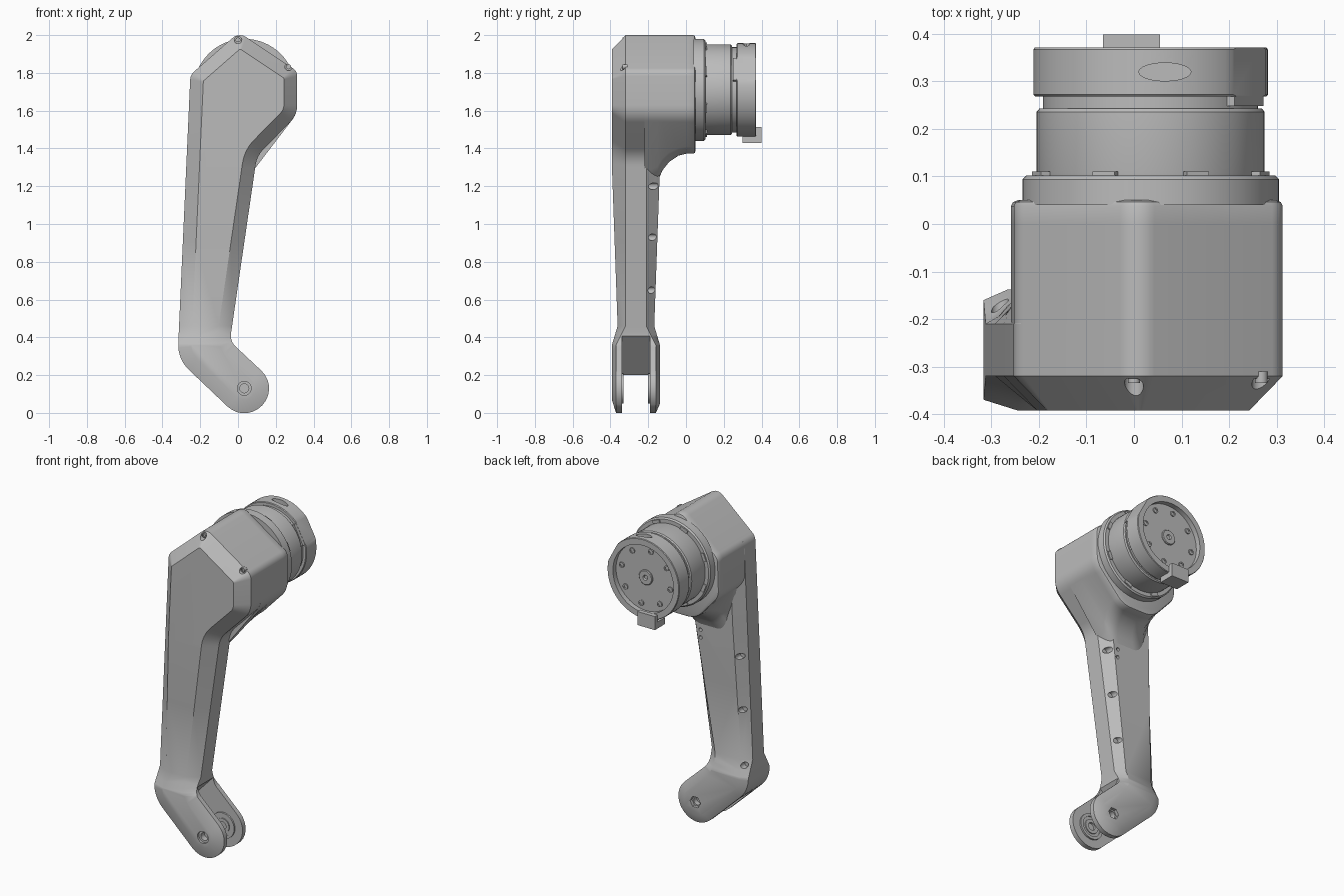
import bpy, bmesh, math
from mathutils import Vector, Matrix

cube = bpy.data.objects.get("Cube")
if cube:
    bpy.data.objects.remove(cube)

grey = bpy.data.materials.new("plain grey")
grey.use_nodes = True
grey.diffuse_color = (0.5, 0.5, 0.5, 1)
grey.node_tree.nodes["Principled BSDF"].inputs["Base Color"].default_value = (0.5, 0.5, 0.5, 1)

AXIS_X, AXIS_Z = 0.035, 1.71      # drive axis of the joint
PIN_X, PIN_Z = 0.033, 0.13        # pin of the fork


def finish(name, bm):
    bmesh.ops.recalc_face_normals(bm, faces=bm.faces)
    mesh = bpy.data.meshes.new(name)
    bm.to_mesh(mesh)
    bm.free()
    obj = bpy.data.objects.new(name, mesh)
    bpy.context.collection.objects.link(obj)
    mesh.materials.append(grey)
    return obj


def outline(corners, inset, y, steps=7):
    """Clockwise corners (x, z, radius), moved inward and rounded."""
    pts = [Vector((x, 0, z)) for x, z, r in corners]
    n = len(pts)
    moved, radii = [], []
    for i, p in enumerate(pts):
        d1 = (p - pts[i - 1]).normalized()
        d2 = (pts[(i + 1) % n] - p).normalized()
        n1, n2 = Vector((d1.z, 0, -d1.x)), Vector((d2.z, 0, -d2.x))
        moved.append(p + (n1 + n2) * inset / (1 + n1.dot(n2)))
        convex = d1.x * d2.z - d1.z * d2.x < 0
        radii.append(max(0.012, corners[i][2] + (-inset if convex else inset)))
    ring = []
    for i, p in enumerate(moved):
        a = (moved[i - 1] - p).normalized()
        b = (moved[(i + 1) % n] - p).normalized()
        half, r = a.angle(b) / 2, radii[i]
        c = p + (a + b).normalized() * r / math.sin(half)
        start, end = ((p + v * r / math.tan(half) - c).normalized() for v in (a, b))
        for k in range(steps + 1):
            q = c + start.slerp(end, k / steps).normalized() * r
            ring.append(Vector((q.x, y, q.z)))
    return ring


def skin(rings):
    """Closed solid through rings with equal point counts."""
    bm = bmesh.new()
    loops = [[bm.verts.new(p) for p in ring] for ring in rings]
    for lo, hi in zip(loops, loops[1:]):
        for i in range(len(lo)):
            bm.faces.new((lo[i - 1], lo[i], hi[i], hi[i - 1]))
    bm.faces.new(loops[0])
    bm.faces.new(loops[-1])
    return bm


def lathe(name, profile, x=AXIS_X, z=AXIS_Z, sides=64):
    """Turned part about a y axis; profile is (radius, y)."""
    turn = [math.tau * i / sides for i in range(sides)]
    return finish(name, skin([[Vector((x + r * math.cos(t), y, z + r * math.sin(t)))
                               for t in turn] for r, y in profile]))


def box(name, center, size, tilt=0.0):
    """Box turned by tilt in the x-z plane."""
    bm = bmesh.new()
    bmesh.ops.create_cube(bm, size=1, matrix=Matrix.Translation(center)
                          @ Matrix.Rotation(-tilt, 4, 'Y') @ Matrix.Diagonal((*size, 1)))
    return finish(name, bm)


def cut(obj, cutters):
    bpy.context.view_layer.objects.active = obj
    for c in cutters:
        c.hide_render = True
        mod = obj.modifiers.new("cut", 'BOOLEAN')
        mod.operation, mod.solver, mod.object = 'DIFFERENCE', 'EXACT', c
        bpy.ops.object.modifier_apply(modifier=mod.name)
        bpy.data.objects.remove(c)


def bore(x, z, r, y0, y1, sides=20):
    return lathe("cutter", [(r, y0), (r, y1)], x, z, sides)


def clamp(v):
    return max(0.0, min(1.0, v))


# Arm: one bent outline with sloped edges, thinner along the shank
arm_corners = [(0.005, 2.015, 0.06), (0.313, 1.81, 0.05), (0.313, 1.577, 0.13),
               (0.1, 1.36, 0.15), (-0.043, 0.38, 0.08), (0.218, 0.135, 0.128),
               (0.038, -0.055, 0.128), (-0.32, 0.285, 0.18), (-0.252, 1.79, 0.06)]
MID, SIDE, OUTER = -0.265, 0.055, 0.127
bm = skin([outline(arm_corners, inset, MID + s) for inset, s in
           ((0.07, -OUTER), (0, -SIDE), (0, SIDE), (0.05, OUTER))])
for z in (0.36, 0.4, 0.46, 0.9, 1.3):
    bmesh.ops.bisect_plane(bm, geom=bm.verts[:] + bm.edges[:] + bm.faces[:],
                           plane_co=(0, 0, z), plane_no=(0, 0, 1))
for v in bm.verts:
    fork = clamp((0.46 - v.co.z) / 0.1)
    s = v.co.y - MID
    u = (abs(s) - SIDE) / (OUTER - SIDE)
    side = SIDE + fork * 0.05
    outer = OUTER - (1 - fork) * 0.03 * clamp((1.3 - v.co.z) / 0.84)
    v.co.y = MID + math.copysign(side + (outer - side) * u, s)
arm = finish("arm", bm)

# Fork slot, pin bore with recesses, screw bores
slot_dir = Vector((0.73, 0, -0.69))
slot_mid = Vector((-0.13, MID, 0.31)) + slot_dir * 0.25
cutters = [box("cutter", slot_mid, (0.5, 0.15, 0.7), math.atan2(-0.69, 0.73)),
           bore(PIN_X, PIN_Z, 0.024, -0.5, 0),
           bore(PIN_X, PIN_Z, 0.037, -0.5, -0.378),
           bore(PIN_X, PIN_Z, 0.036, -0.157, 0, 6)]
head_screws = [(0.0, 1.975), (0.268, 1.832)]
cutters += [bore(x, z, 0.02, -0.5, -0.325) for x, z in head_screws]
for z in (0.65, 0.93, 1.2):
    cutters.append(bore(-0.03 + (z - 0.47) * 0.15 - 0.03, z, 0.018, -0.2, 0))
for z in (0.43, 0.77, 1.1):
    cutters.append(bore(-0.313 + (z - 0.41) * 0.043 + 0.03, z, 0.018, -0.2, 0))
cutters += [bore(0, z, 0.011, -0.19, 0) for z in (1.16, 1.21)]
cut(arm, cutters)

for x, z in head_screws:
    lathe("head_screw", [(0.013, -0.31), (0.013, -0.335), (0.008, -0.335), (0.008, -0.33)], x, z, 16)
for y0, y1 in ((-0.342, -0.33), (-0.188, -0.2)):
    mid = (y0 + y1) / 2
    lathe("fork_washer", [(0.024, y0), (0.08, y0), (0.08, y1), (0.062, y1), (0.062, mid),
                          (0.045, mid), (0.045, y1), (0.024, y1), (0.024, y0)],
          PIN_X, PIN_Z, 32)

# Head housing: flares down into the shank at the back
head_corners = arm_corners[:2] + [(0.313, 1.577, 0.13), (0.12, 1.372, 0.12),
                                  (-0.1, 1.372, 0.14), (-0.26, 1.55, 0.1), (-0.252, 1.79, 0.06)]
rings = []
for y, drop, inset in ((-0.22, 0.2, 0), (-0.15, 0.15, 0), (-0.125, 0.09, 0), (-0.09, 0.045, 0),
                       (-0.04, 0.01, 0), (0.0, 0, 0), (0.038, 0, 0), (0.046, 0, 0.004), (0.05, 0, 0.014)):
    ring = outline(head_corners, inset, y)
    for p in ring:
        w = clamp((1.5 - p.z) / 0.13)
        p.x -= w * drop * 0.6
        p.z -= w * drop
    rings.append(ring)
finish("head_housing", skin(rings))

# Collar, drive body and neck
lathe("collar", [(0.27, 0.04), (0.27, 0.094), (0.262, 0.102), (0.235, 0.102)])
lathe("drive_body", [(0.236, 0.09), (0.24, 0.108), (0.24, 0.236), (0.234, 0.243), (0.2, 0.243)])
lathe("neck", [(0.226, 0.235), (0.226, 0.28)])
for i in range(8):
    a = math.tau * (i + 0.5) / 8
    box("collar_clip", (AXIS_X + 0.25 * math.cos(a), 0.1, AXIS_Z + 0.25 * math.sin(a)),
        (0.02, 0.02, 0.05), a)

# Output flange: recessed back, flat on one side, slot on top
flange = lathe("output_flange", [(0.225, 0.268), (0.243, 0.268), (0.247, 0.272), (0.247, 0.367),
                                 (0.244, 0.371), (0.208, 0.371), (0.208, 0.34)])
flat = math.radians(28)
out = Vector((math.cos(flat), 0, math.sin(flat)))
axis = Vector((AXIS_X, 0, AXIS_Z))
bm = bmesh.new()
bmesh.ops.create_cone(bm, segments=24, radius1=0.05, radius2=0.05, depth=0.1, cap_ends=True,
                      matrix=Matrix.Translation((0.065, 0.32, 1.975)) @ Matrix.Diagonal((1.1, 0.38, 1, 1)))
cut(flange, [box("cutter", axis + out * 0.286 + Vector((0, 0.3, 0)), (0.1, 0.5, 0.4), flat),
             finish("cutter", bm)])
box("flange_pad", axis + out * 0.222 + Vector((0, 0.265, 0)), (0.026, 0.034, 0.13), flat)

# Back plate details
lathe("center_cap", [(0.046, 0.335), (0.046, 0.346), (0.042, 0.35), (0.016, 0.35), (0.012, 0.342)], sides=32)
for i in range(8):
    a = math.tau * (i + 0.25) / 8
    lathe("plate_bolt", [(0.017, 0.335), (0.017, 0.347), (0.009, 0.347), (0.009, 0.342)],
          AXIS_X + 0.17 * math.cos(a), AXIS_Z + 0.17 * math.sin(a), 16)

# Stop tab below the flange
box("tab_foot", (-0.005, 0.349, 1.45), (0.12, 0.1, 0.04))
box("tab_lip", (-0.005, 0.385, 1.472), (0.12, 0.028, 0.084))

# Smooth shading with sharp creases
bpy.ops.object.select_all(action='DESELECT')
for obj in bpy.context.scene.objects:
    if obj.type == 'MESH' and grey.name in obj.data.materials:
        obj.select_set(True)
        bpy.context.view_layer.objects.active = obj
bpy.ops.object.shade_smooth_by_angle(angle=math.radians(30))
